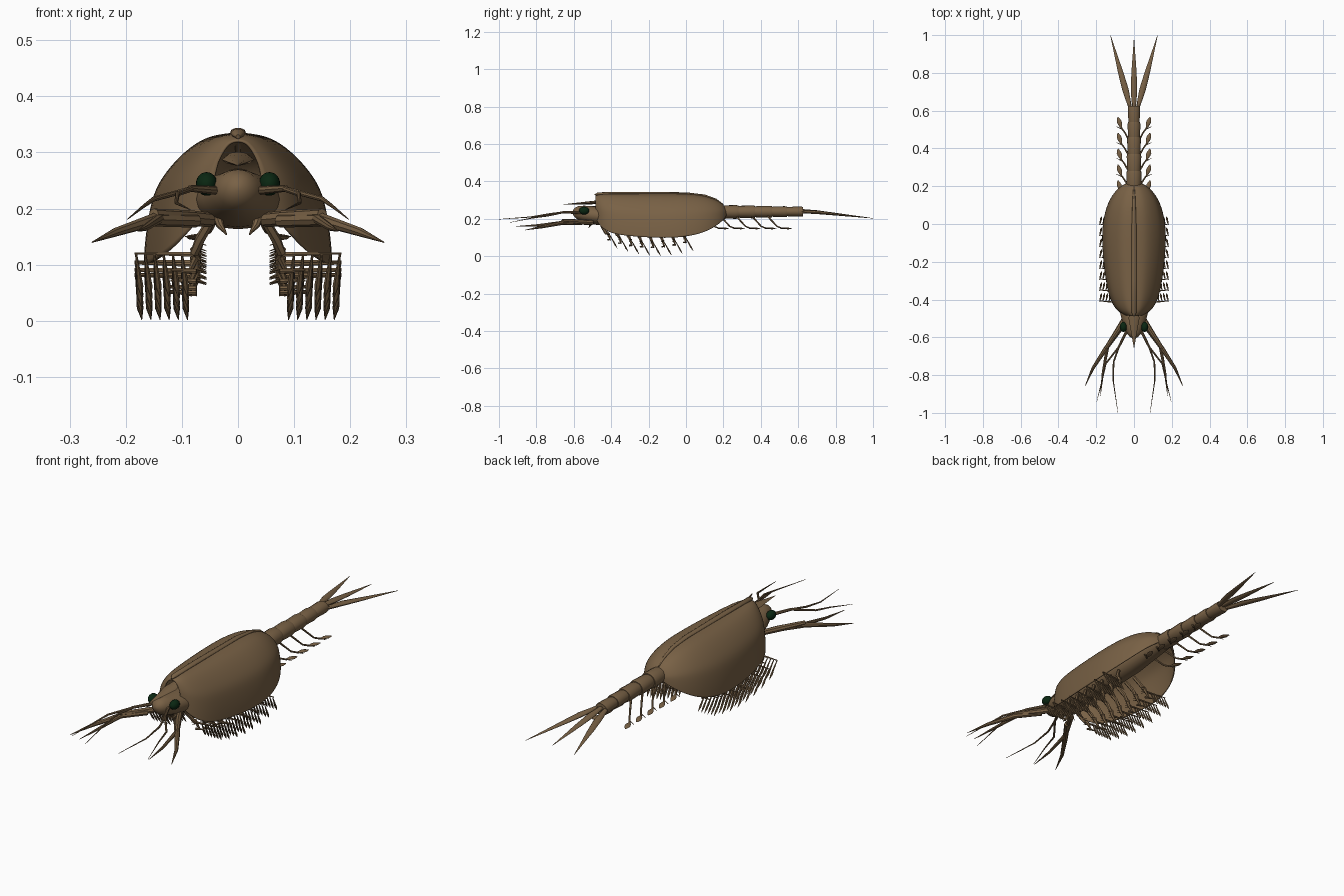
import bpy, bmesh, math
from mathutils import Vector

cube = bpy.data.objects.get("Cube")
if cube:
    bpy.data.objects.remove(cube)


def material(name, color):
    m = bpy.data.materials.new(name)
    m.use_nodes = True
    m.diffuse_color = color
    m.node_tree.nodes["Principled BSDF"].inputs["Base Color"].default_value = color
    return m


BROWN = material("brown shell", (0.19, 0.12, 0.06, 1))
GREEN = material("dark green eye", (0.003, 0.02, 0.006, 1))
parts = []


def finish(name, bm, mirror=False, mat=BROWN):
    bmesh.ops.recalc_face_normals(bm, faces=bm.faces)
    me = bpy.data.meshes.new(name)
    bm.to_mesh(me)
    bm.free()
    me.materials.append(mat)
    ob = bpy.data.objects.new(name, me)
    bpy.context.collection.objects.link(ob)
    if mirror:
        ob.modifiers.new("mirror", "MIRROR")
    parts.append(ob)
    return ob


def bridge(bm, rings, closed):
    n = len(rings[0])
    for a, b in zip(rings, rings[1:]):
        for i in range(n if closed else n - 1):
            j = (i + 1) % n
            bm.faces.new((a[i], a[j], b[j], b[i]))


def tube(bm, points, radii, sides=8):
    """Tapered tube along a path; a radius may be a (width, height) pair."""
    pts = [Vector(p) for p in points]
    rings = []
    for i, p in enumerate(pts):
        t = (pts[min(i + 1, len(pts) - 1)] - pts[max(i - 1, 0)]).normalized()
        up = Vector((0, 0, 1)) if abs(t.z) < 0.9 else Vector((0, 1, 0))
        side = t.cross(up).normalized()
        top = side.cross(t)
        r = radii[i]
        w, h = r if isinstance(r, tuple) else (r, r)
        rings.append([bm.verts.new(p + side * w * math.cos(k * math.tau / sides)
                                   + top * h * math.sin(k * math.tau / sides))
                      for k in range(sides)])
    bridge(bm, rings, True)
    bm.faces.new(rings[0])
    bm.faces.new(rings[-1])


def tube_part(name, points, radii, sides=8, mirror=False):
    bm = bmesh.new()
    tube(bm, points, radii, sides)
    return finish(name, bm, mirror)


# Carapace: open-bottomed shell lofted through stations (y, half width, top, bottom)
stations = [(-.485, .045, .322, .21), (-.465, .085, .332, .165), (-.42, .118, .335, .13),
            (-.35, .142, .335, .112), (-.2, .163, .336, .1), (-.08, .17, .336, .098),
            (0, .166, .335, .105), (.08, .15, .328, .122), (.14, .124, .312, .148),
            (.185, .09, .29, .18), (.21, .055, .265, .205), (.222, .02, .245, .23)]
section = [(0, 1), (.16, .99), (.36, .96), (.56, .86), (.72, .74), (.84, .62),
           (.91, .5), (.96, .32), (.99, .14), (1, 0)]
full = [(-x, z) for x, z in reversed(section[1:])] + section
bm = bmesh.new()
bridge(bm, [[bm.verts.new((w * x, y, zb + (zt - zb) * z)) for x, z in full]
            for y, w, zt, zb in stations], False)
shell = finish("carapace", bm)
sub = shell.modifiers.new("round", "SUBSURF")
sub.levels = sub.render_levels = 2
solid = shell.modifiers.new("thickness", "SOLIDIFY")
solid.thickness = 0.004

# Hinge ridge along the back
tube_part("hinge_ridge",
          [(0, -.488, .328), (0, -.47, .334), (0, -.3, .336), (0, 0, .335), (0, .1, .324),
           (0, .16, .302), (0, .2, .275)],
          [.004, (.013, .008), (.014, .008), (.012, .007), (.009, .006), .006, .003], 12)

# Rostrum plate above the head
tube_part("rostrum", [(0, -.44, .295), (0, -.5, .287), (0, -.56, .283), (0, -.655, .277)],
          [(.02, .006), (.029, .009), (.018, .006), .001])

# Head, trunk and mouth spikes
tube_part("head",
          [(0, -.42, .213), (0, -.47, .217), (0, -.51, .222), (0, -.55, .229), (0, -.58, .235),
           (0, -.598, .237), (0, -.606, .238)],
          [(.078, .05), (.074, .05), (.064, .047), (.048, .042), (.037, .035), (.022, .022), .006], 20)
tube_part("trunk", [(0, -.45, .215), (0, -.3, .215), (0, 0, .22), (0, .21, .235)],
          [(.06, .045), (.058, .048), (.05, .045), (.038, .036)], 16)
tube_part("mouth_spike", [(.036, -.5, .19), (.032, -.51, .17), (.02, -.52, .153)],
          [.01, .007, .001], mirror=True)

# Eyes
bm = bmesh.new()
bmesh.ops.create_uvsphere(bm, u_segments=20, v_segments=12, radius=1)
for v in bm.verts:
    v.co = Vector((v.co.x * .019 + .056, v.co.y * .027 - .545, v.co.z * .021 + .244))
finish("eye", bm, True, GREEN)

# Segmented abdomen, each segment flaring slightly to the rear
cuts = [.19, .28, .37, .46, .54, .625]
bm = bmesh.new()
for y0, y1 in zip(cuts, cuts[1:]):
    f = (y0 - .19) / .43
    w, h, z = .041 - .011 * f, .037 - .012 * f, .237 + .002 * f
    tube(bm, [(0, y0 - .006, z), (0, y0 + .01, z), (0, y1 - .012, z), (0, y1, z)],
         [(w * .85, h * .85), (w * .94, h * .94), (w, h), (w * .93, h * .93)], 16)
finish("abdomen", bm)

# Tail blades
blade = [(.008, .009), (.017, .009), (.014, .006), (.0008, .0008)]
tube_part("middle_tail_blade", [(0, .6, .245), (0, .7, .237), (0, .8, .226), (0, .98, .206)], blade)
tube_part("side_tail_blade",
          [(.016, .6, .24), (.045, .71, .234), (.07, .8, .224), (.125, 1, .203)], blade, mirror=True)

# Antennae: stout forked pair and slender forked pair
bm = bmesh.new()
tube(bm, [(.05, -.5, .18), (.085, -.56, .183), (.15, -.66, .19)], [.013, .014, .01])
tube(bm, [(.075, -.56, .178), (.15, -.66, .18), (.218, -.765, .158), (.26, -.86, .14)],
     [.012, .012, .008, .001])
tube(bm, [(.14, -.65, .182), (.165, -.79, .166), (.178, -.91, .16)], [.009, .006, .001])
finish("stout_antenna", bm, True)
bm = bmesh.new()
tube(bm, [(.035, -.56, .232), (.085, -.66, .236)], [.008, .006])
tube(bm, [(.08, -.65, .236), (.108, -.73, .226), (.11, -.83, .21), (.085, -1, .198)],
     [.005, .0045, .003, .0008])
tube(bm, [(.08, -.65, .236), (.15, -.74, .217), (.167, -.82, .205), (.197, -.94, .181)],
     [.005, .0045, .003, .0008])
finish("slender_antenna", bm, True)

# Walking legs with an outer comb of blades and short inner spines
LEGS = 8
for i in range(LEGS):
    y = -.425 + i * .058
    dz = .042 * ((y + .2) / .23) ** 2
    bm = bmesh.new()
    tube(bm, [(.045, y - .035, .185), (.068, y - .015, .145), (.078, y, .1 + dz * .5)],
         [.008, .009, .008], 6)
    tube(bm, [(.076, y, .108 + dz * .5), (.074, y + .012, .075 + dz), (.086, y + .02, .045 + dz)],
         [.01, .007, .004], 6)
    for lift, reach in ((.078, .184), (.048, .12)):
        tube(bm, [(.074, y + .008, lift + dz), (reach, y + .018, lift + .002 + dz)],
             [.005, .002], 6)
    for k in range(6):
        x = .1 + k * .0163
        tube(bm, [(x, y + .015, .078 + dz), (x - .004, y + .032, .048 + dz),
                  (x - .007, y + .046, .022 + dz), (x - .01, y + .058, .002 + dz)],
             [.002, (.004, .003), (.006, .004), .0008], 6)
    for k in range(4):
        z = .07 + k * .01 + dz
        tube(bm, [(.072, y + .008, z), (.056, y + .003, z - .006)], [.002, .0006], 4)
    finish(f"walking_leg_{i + 1}", bm, True)

# Abdominal paddles
for i in range(5):
    y = .1 + i * .084
    bm = bmesh.new()
    tube(bm, [(.022, y, .215), (.05, y + .05, .16), (.068, y + .075, .15)],
         [.005, .004, .004], 6)
    tube(bm, [(.066, y + .07, .15), (.074, y + .095, .15), (.08, y + .11, .149), (.085, y + .13, .147)],
         [.003, (.012, .005), (.012, .005), (.003, .001)], 8)
    tube(bm, [(.06, y + .065, .155), (.094, y + .08, .15)], [.003, .001], 6)
    finish(f"abdominal_paddle_{i + 1}", bm, True)

# Smooth shading with crisp edges
bpy.ops.object.select_all(action="DESELECT")
for ob in parts:
    ob.select_set(True)
bpy.context.view_layer.objects.active = parts[0]
bpy.ops.object.shade_smooth_by_angle(angle=math.radians(40))
